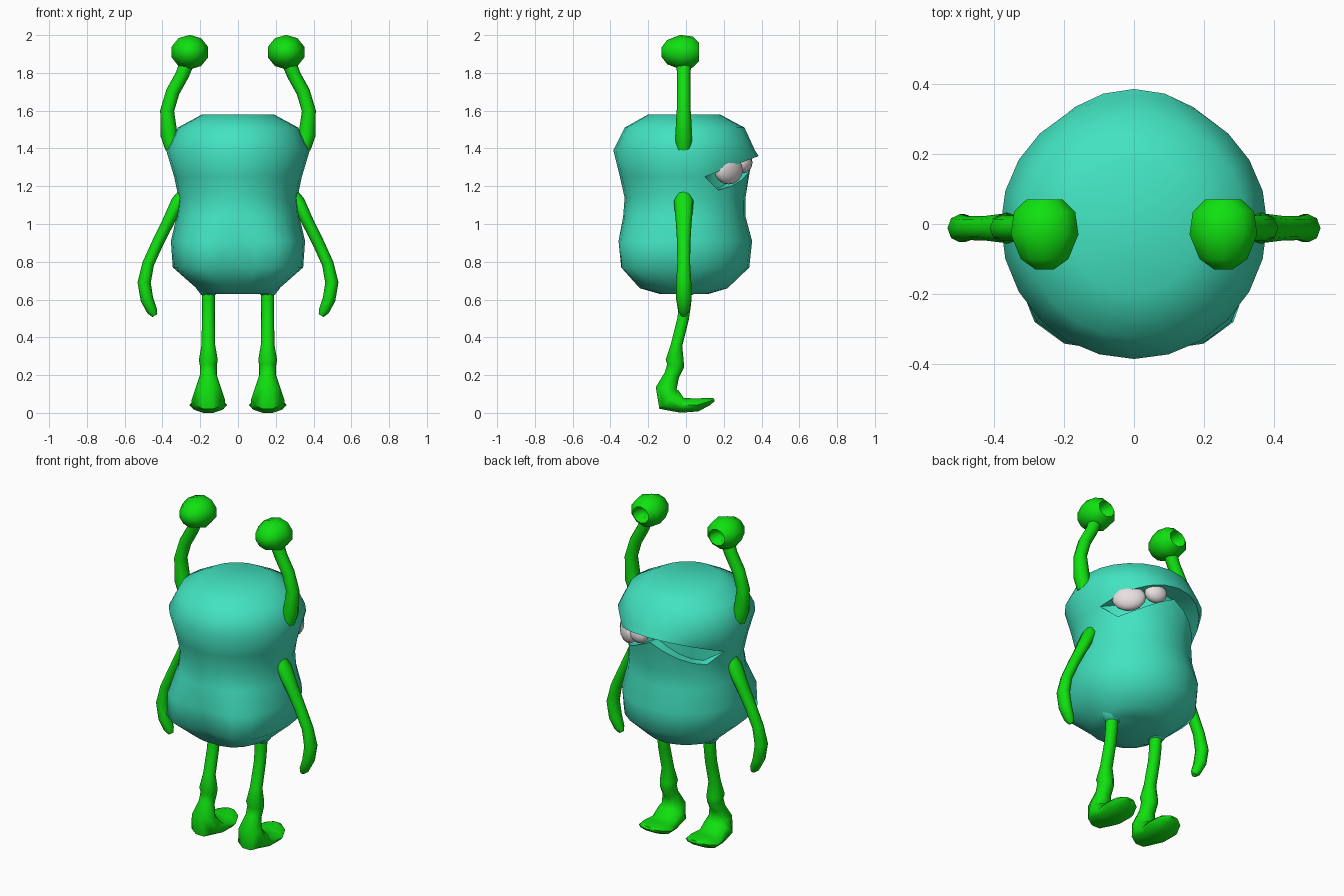
import bpy, bmesh
from math import sin, cos, pi, radians, exp, degrees
from mathutils import Vector

cube = bpy.data.objects.get("Cube")
if cube:
    bpy.data.objects.remove(cube)


def material(name, rgb):
    m = bpy.data.materials.new(name)
    m.use_nodes = True
    m.diffuse_color = (*rgb, 1)
    bsdf = m.node_tree.nodes["Principled BSDF"]
    bsdf.inputs["Base Color"].default_value = (*rgb, 1)
    bsdf.inputs["Roughness"].default_value = 0.6
    return m


TEAL = material("teal_skin", (0.055, 0.77, 0.53))
GREEN = material("bright_green", (0.005, 0.75, 0.005))
WHITE = material("tooth_white", (0.8, 0.74, 0.74))


def loft(name, rings, mat, mirror=True, angle=60):
    """Skin a list of closed rings, cap both ends and shade smooth."""
    bm = bmesh.new()
    loops = [[bm.verts.new(p) for p in ring] for ring in rings]
    n = len(loops[0])
    for a, b in zip(loops, loops[1:]):
        for i in range(n):
            j = (i + 1) % n
            bm.faces.new((a[i], a[j], b[j], b[i]))
    bm.faces.new(loops[0])
    bm.faces.new(loops[-1])
    bmesh.ops.remove_doubles(bm, verts=bm.verts, dist=0.0005)
    bmesh.ops.recalc_face_normals(bm, faces=bm.faces)
    mesh = bpy.data.meshes.new(name)
    bm.to_mesh(mesh)
    bm.free()
    ob = bpy.data.objects.new(name, mesh)
    bpy.context.collection.objects.link(ob)
    mesh.materials.append(mat)
    bpy.ops.object.select_all(action="DESELECT")
    ob.select_set(True)
    bpy.context.view_layer.objects.active = ob
    bpy.ops.object.shade_smooth_by_angle(angle=radians(angle))
    if mirror:
        ob.modifiers.new("mirror", "MIRROR")
    return ob


def tube(name, points, side, mat, sides=8):
    """Sweep along (centre, half width on the side axis, half thickness)."""
    side = Vector(side)
    centres = [Vector(p[0]) for p in points]
    rings = []
    for k, (_, wide, thick) in enumerate(points):
        tangent = centres[min(k + 1, len(points) - 1)] - centres[max(k - 1, 0)]
        normal = tangent.cross(side).normalized()
        rings.append([centres[k] + side * wide * cos(t) + normal * thick * sin(t)
                      for t in (2 * pi * i / sides for i in range(sides))])
    return loft(name, rings, mat)


# Body: oval rings with a frowning mouth pocket and a creased rear
ANGLES = [2 * pi * i / 24 for i in range(24)]


def oval(a, rx, front, back, scale=1):
    return rx * cos(a) * scale, (front if sin(a) > 0 else back) * sin(a) * scale


def body_ring(z, rx, front, back, rear=0):
    ring = []
    for a in ANGLES:
        deg = degrees(a)
        bump = sum(exp(-((deg - c) / 22) ** 2) for c in (232, 308))
        crease = exp(-((deg - 270) / 12) ** 2)
        scale = 1 + rear * (0.2 * bump - 0.09 * crease)
        ring.append((*oval(a, rx, front, back, scale), z))
    return ring


def mouth_ring(lower, depth):
    ring = []
    for a in ANGLES:
        s = sin(a)
        open_ = min(1, max(0, (s - 0.27) / 0.2))
        z = 1.25 + 0.11 * max(0, (s - 0.26) / 0.74)
        if lower:
            z -= open_ * (0.05 + 0.065 * abs(sin(2 * a)))
        ring.append((*oval(a, 0.338, 0.385, 0.35, 1 - depth * open_), z))
    return ring


body = [
    body_ring(1.58, 0.19, 0.18, 0.20),
    body_ring(1.51, 0.32, 0.31, 0.325),
    body_ring(1.39, 0.38, 0.365, 0.385),
    mouth_ring(False, 0),
    mouth_ring(False, 0.28),
    mouth_ring(True, 0.28),
    mouth_ring(True, 0.11),
    body_ring(1.14, 0.315, 0.315, 0.325),
    body_ring(1.04, 0.325, 0.315, 0.335, 0.1),
    body_ring(0.91, 0.355, 0.35, 0.36, 0.55),
    body_ring(0.77, 0.345, 0.335, 0.34, 0.9),
    body_ring(0.66, 0.22, 0.22, 0.25, 0.3),
    body_ring(0.63, 0.18, 0.12, 0.14),
]
loft("body", body, TEAL, mirror=False)

# Two uneven teeth hanging under the lip
for name, spot, size, turn in (
        ("large_tooth", (0.225, 0.225, 1.285), (0.095, 0.05, 0.075), -45),
        ("small_tooth", (0.10, 0.305, 1.325), (0.065, 0.045, 0.055), -18)):
    bpy.ops.mesh.primitive_uv_sphere_add(segments=12, ring_count=8, radius=1, location=spot,
                                         rotation=(0, 0, radians(turn)))
    tooth = bpy.context.object
    tooth.name = name
    tooth.scale = size
    tooth.data.materials.append(WHITE)
    bpy.ops.object.shade_smooth()

# Eye stalks and arms bend in the front plane
Y = -0.012
tube("eye_stalks", [((x, Y, z), r, r) for x, z, r in (
    (0.345, 1.40, 0.04), (0.365, 1.47, 0.045), (0.375, 1.60, 0.037),
    (0.345, 1.70, 0.036), (0.295, 1.79, 0.036), (0.26, 1.88, 0.04))], (0, 1, 0), GREEN)
tube("arms", [((x, Y, z), w, t) for x, z, w, t in (
    (0.295, 1.17, 0.03, 0.02), (0.315, 1.12, 0.052, 0.038), (0.37, 1.01, 0.042, 0.032),
    (0.425, 0.90, 0.035, 0.031), (0.475, 0.79, 0.034, 0.031), (0.497, 0.69, 0.04, 0.035),
    (0.482, 0.60, 0.04, 0.034), (0.455, 0.54, 0.03, 0.028), (0.44, 0.515, 0.015, 0.015))],
    (0, 1, 0), GREEN)

# Eyes: faceted balls with a hollow pupil facing the mouth side
loft("eyes", [[(0.255 + 1.08 * r * cos(a), y, 1.91 + 0.97 * r * sin(a))
               for a in (2 * pi * (i + 0.5) / 10 for i in range(10))]
              for y, r in ((-0.13, 0.025), (-0.10, 0.066), (-0.03, 0.094), (0.035, 0.085),
                           (0.07, 0.05), (0.03, 0.038), (0.015, 0.015))], GREEN, angle=55)

# Legs run down through the knee and turn into flat feet
X = 0.157
tube("legs_and_feet", [((X, y, z), w, t) for y, z, w, t in (
    (0.0, 0.70, 0.036, 0.036), (-0.005, 0.58, 0.034, 0.034), (-0.015, 0.50, 0.034, 0.032),
    (-0.05, 0.36, 0.036, 0.032), (-0.06, 0.28, 0.05, 0.05), (-0.055, 0.25, 0.045, 0.048),
    (-0.075, 0.20, 0.045, 0.042), (-0.105, 0.13, 0.068, 0.058), (-0.09, 0.07, 0.088, 0.074),
    (-0.02, 0.04, 0.09, 0.042), (0.06, 0.042, 0.10, 0.036), (0.12, 0.06, 0.075, 0.022),
    (0.15, 0.07, 0.03, 0.008))], (1, 0, 0), GREEN, sides=10)

# Skin flares where the legs join the body
tube("hips", [((X, 0, z), r, r) for z, r in ((0.72, 0.09), (0.66, 0.065), (0.625, 0.038))],
     (1, 0, 0), TEAL)
